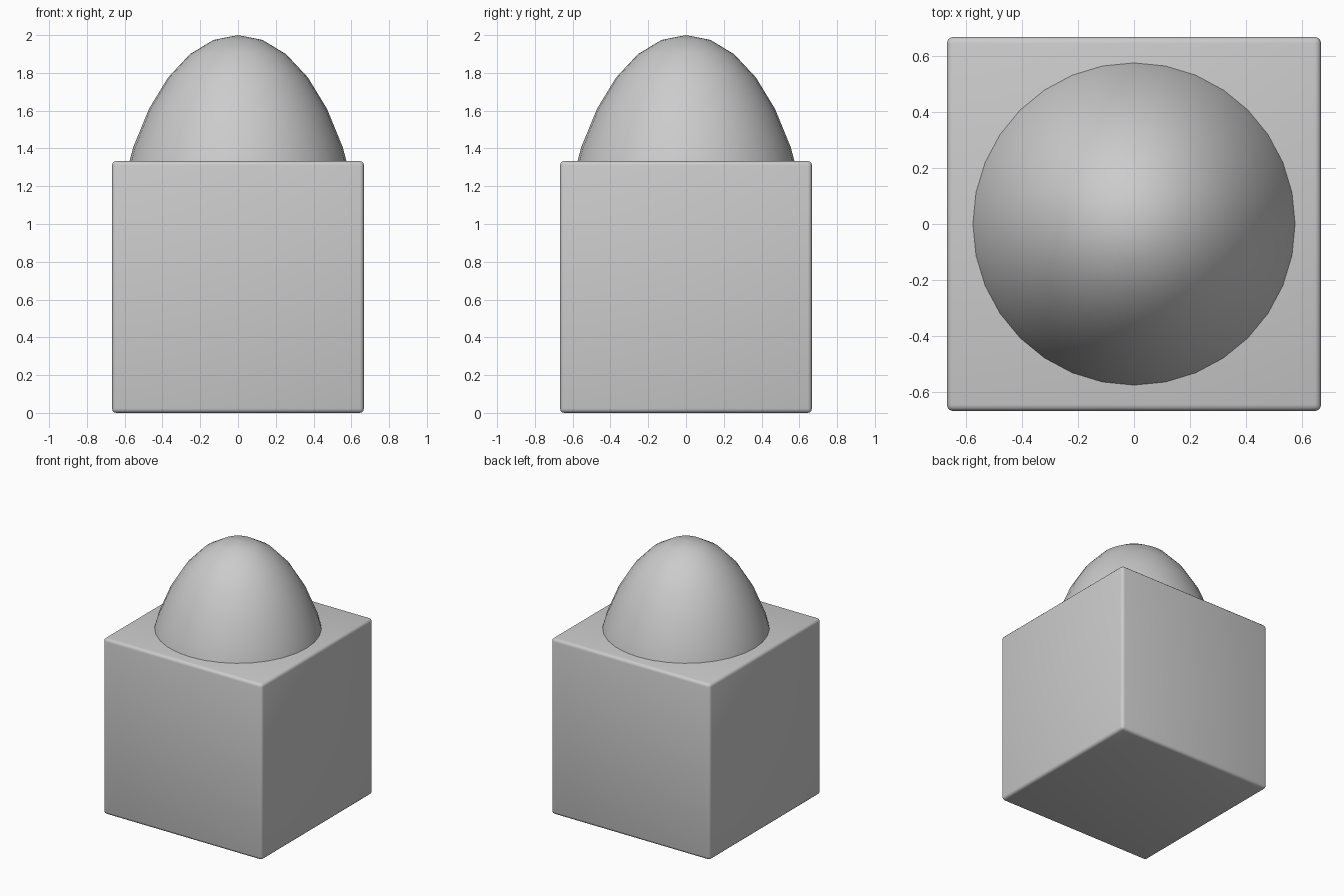
import bpy, bmesh
from math import radians

if "Cube" in bpy.data.objects:
    bpy.data.objects.remove(bpy.data.objects["Cube"])

SIDE = 4 / 3
HALF = SIDE / 2


def smooth(obj):
    bpy.ops.object.select_all(action='DESELECT')
    obj.select_set(True)
    bpy.context.view_layer.objects.active = obj
    bpy.ops.object.shade_smooth_by_angle(angle=radians(40))


# Cube base with small rounded edges
bpy.ops.mesh.primitive_cube_add(size=SIDE, location=(0, 0, HALF))
base = bpy.context.object
base.name = "cube_base"
bm = bmesh.new()
bm.from_mesh(base.data)
bmesh.ops.bevel(bm, geom=bm.edges[:], offset=0.023, segments=3,
                profile=0.5, affect='EDGES')
bm.to_mesh(base.data)
bm.free()
smooth(base)

# Tall dome: stretched sphere centred inside the cube, trimmed at its top face
bpy.ops.mesh.primitive_uv_sphere_add(segments=32, ring_count=16, radius=HALF)
dome = bpy.context.object
dome.name = "dome"
dome.location.z = SIDE
bm = bmesh.new()
bm.from_mesh(dome.data)
bmesh.ops.scale(bm, vec=(1, 1, 2), verts=bm.verts)
bmesh.ops.translate(bm, vec=(0, 0, HALF - SIDE), verts=bm.verts)
bmesh.ops.bisect_plane(bm, geom=bm.verts[:] + bm.edges[:] + bm.faces[:],
                       plane_co=(0, 0, -0.002), plane_no=(0, 0, 1),
                       clear_inner=True)
bm.to_mesh(dome.data)
bm.free()
smooth(dome)
